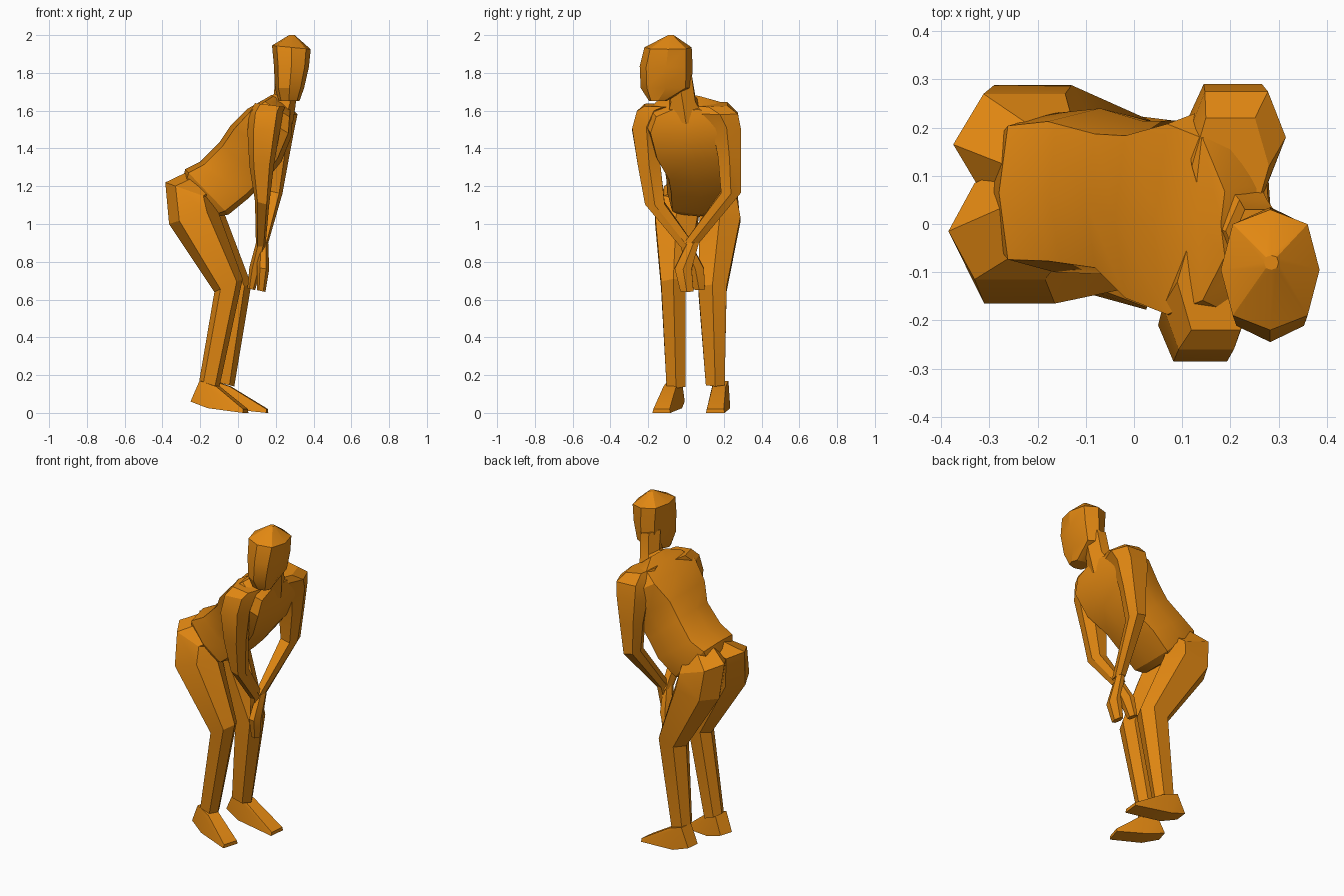
import bpy
import bmesh
from math import cos, sin, pi, radians, copysign
from mathutils import Vector

cube = bpy.data.objects.get("Cube")
if cube:
    bpy.data.objects.remove(cube, do_unlink=True)

ORANGE = (0.76, 0.245, 0.006, 1.0)
orange = bpy.data.materials.new("orange_clay")
orange.use_nodes = True
orange.diffuse_color = ORANGE
orange.node_tree.nodes["Principled BSDF"].inputs["Base Color"].default_value = ORANGE


def finish(name, bm):
    """Turn a bmesh into a coloured object with soft facets."""
    bmesh.ops.recalc_face_normals(bm, faces=bm.faces)
    mesh = bpy.data.meshes.new(name)
    bm.to_mesh(mesh)
    bm.free()
    mesh.materials.append(orange)
    part = bpy.data.objects.new(name, mesh)
    bpy.context.collection.objects.link(part)
    bpy.ops.object.select_all(action="DESELECT")
    part.select_set(True)
    bpy.context.view_layer.objects.active = part
    bpy.ops.object.shade_smooth_by_angle(angle=radians(25))
    return part


def swell(value, power):
    """Push a circle coordinate outwards for a boxier section."""
    return copysign(abs(value) ** power, value) if abs(value) > 0.001 else 0


def loft(name, rings, sides=6, power=1):
    """Skin rings given as back (x, z), front (x, z), middle y and half width."""
    bm = bmesh.new()
    loops = []
    turns = [2 * pi * i / sides for i in range(sides)]
    widest = max(swell(sin(turn), power) for turn in turns)
    for back, front, y, half in rings:
        back = Vector((back[0], y, back[1]))
        front = Vector((front[0], y, front[1]))
        middle, reach = (back + front) / 2, (front - back) / 2
        loop = []
        for turn in turns:
            side = Vector((0, half * swell(sin(turn), power) / widest, 0))
            loop.append(bm.verts.new(middle + reach * swell(cos(turn), power) + side))
        loops.append(loop)
    for low, high in zip(loops, loops[1:]):
        for i in range(sides):
            j = (i + 1) % sides
            bm.faces.new((low[i], low[j], high[j], high[i]))
    bm.faces.new(loops[0])
    bm.faces.new(loops[-1])
    return finish(name, bm)


def foot(name, heel, toe):
    """Wedge foot: hull of ankle, heel and toe edges along the heel-toe line."""
    heel, toe = Vector((*heel, 0)), Vector((*toe, 0))
    along = (toe - heel).normalized()
    across = Vector((-along.y, along.x, 0))
    length = (toe - heel).length
    # distance along the foot, half width, height
    outline = [(0, 0.04, 0.06), (0.05, 0.04, 0.17), (0.14, 0.035, 0.14),
               (0.1, 0.055, 0.025), (length, 0.05, 0), (length, 0.045, 0.02)]
    bm = bmesh.new()
    for distance, half, height in outline:
        for sign in (-1, 1):
            bm.verts.new(heel + along * distance + across * half * sign
                         + Vector((0, 0, height)))
    bmesh.ops.convex_hull(bm, input=bm.verts)
    bmesh.ops.dissolve_limit(bm, angle_limit=radians(3),
                             verts=bm.verts, edges=bm.edges)
    return finish(name, bm)


# Trunk, leaning forward from the hips to the collar
loft("torso", [
    ((-0.3, 1.2), (-0.1, 1.04), 0.065, 0.13),
    ((-0.28, 1.29), (-0.05, 1.05), 0.065, 0.165),
    ((-0.2, 1.33), (0.06, 1.14), 0.068, 0.172),
    ((-0.1, 1.43), (0.14, 1.22), 0.048, 0.165),
    ((-0.04, 1.52), (0.23, 1.33), 0.015, 0.2),
    ((0.05, 1.61), (0.285, 1.47), 0.01, 0.235),
    ((0.13, 1.655), (0.285, 1.56), 0.01, 0.2),
    ((0.18, 1.685), (0.285, 1.6), 0, 0.08),
], sides=8, power=0.5)

loft("neck", [
    ((0.14, 1.64), (0.29, 1.53), 0, 0.1),
    ((0.19, 1.69), (0.305, 1.63), -0.015, 0.065),
    ((0.2, 1.8), (0.32, 1.78), -0.04, 0.07),
])

# Head, turned to the side
loft("head", [
    ((0.215, 1.65), (0.325, 1.65), -0.15, 0.045),
    ((0.195, 1.72), (0.35, 1.72), -0.105, 0.135),
    ((0.19, 1.84), (0.375, 1.83), -0.105, 0.14),
    ((0.18, 1.945), (0.385, 1.925), -0.095, 0.125),
    ((0.27, 2), (0.3, 2), -0.08, 0.015),
], sides=8, power=0.8)

# Legs, each running from inside the trunk through the buttock to the ankle
loft("front_leg", [
    ((-0.26, 1.28), (-0.1, 1.15), 0.04, 0.09),
    ((-0.385, 1.22), (-0.13, 1.13), -0.015, 0.1),
    ((-0.365, 1.0), (-0.11, 1.08), -0.05, 0.115),
    ((-0.125, 0.64), (0.025, 0.71), -0.067, 0.065),
    ((-0.205, 0.17), (-0.1, 0.13), -0.053, 0.05),
], power=0.8)
loft("back_leg", [
    ((-0.26, 1.28), (-0.09, 1.15), 0.12, 0.09),
    ((-0.375, 1.21), (-0.08, 1.11), 0.165, 0.105),
    ((-0.35, 1.0), (-0.07, 1.05), 0.18, 0.108),
    ((-0.1, 0.63), (0.07, 0.68), 0.14, 0.075),
    ((-0.14, 0.17), (-0.02, 0.14), 0.155, 0.05),
], power=0.8)
foot("front_foot", (-0.24, -0.045), (0.04, -0.13))
foot("back_foot", (-0.18, 0.19), (0.155, 0.155))

# Arms reaching down, with the hands crossed between the knees
loft("front_arm", [
    ((0.09, 1.64), (0.25, 1.62), -0.12, 0.1),
    ((0.06, 1.59), (0.24, 1.6), -0.17, 0.09),
    ((0.05, 1.49), (0.225, 1.51), -0.21, 0.075),
    ((0.06, 1.31), (0.19, 1.31), -0.195, 0.06),
    ((0.09, 1.12), (0.165, 1.1), -0.165, 0.052),
    ((0.095, 0.88), (0.145, 0.88), 0.01, 0.04),
], power=0.65)
loft("back_arm", [
    ((0.12, 1.65), (0.28, 1.62), 0.12, 0.1),
    ((0.11, 1.59), (0.315, 1.58), 0.18, 0.095),
    ((0.11, 1.49), (0.3, 1.51), 0.215, 0.075),
    ((0.13, 1.35), (0.27, 1.35), 0.23, 0.06),
    ((0.14, 1.18), (0.235, 1.16), 0.238, 0.052),
    ((0.11, 0.9), (0.16, 0.9), 0.03, 0.04),
], power=0.65)
loft("front_hand", [
    ((0.095, 0.9), (0.145, 0.88), 0, 0.03),
    ((0.06, 0.77), (0.125, 0.76), 0.05, 0.045),
    ((0.05, 0.66), (0.09, 0.65), 0.07, 0.03),
])
loft("back_hand", [
    ((0.11, 0.92), (0.16, 0.9), 0.04, 0.03),
    ((0.1, 0.77), (0.165, 0.76), -0.015, 0.045),
    ((0.1, 0.65), (0.145, 0.64), 0.005, 0.035),
])
